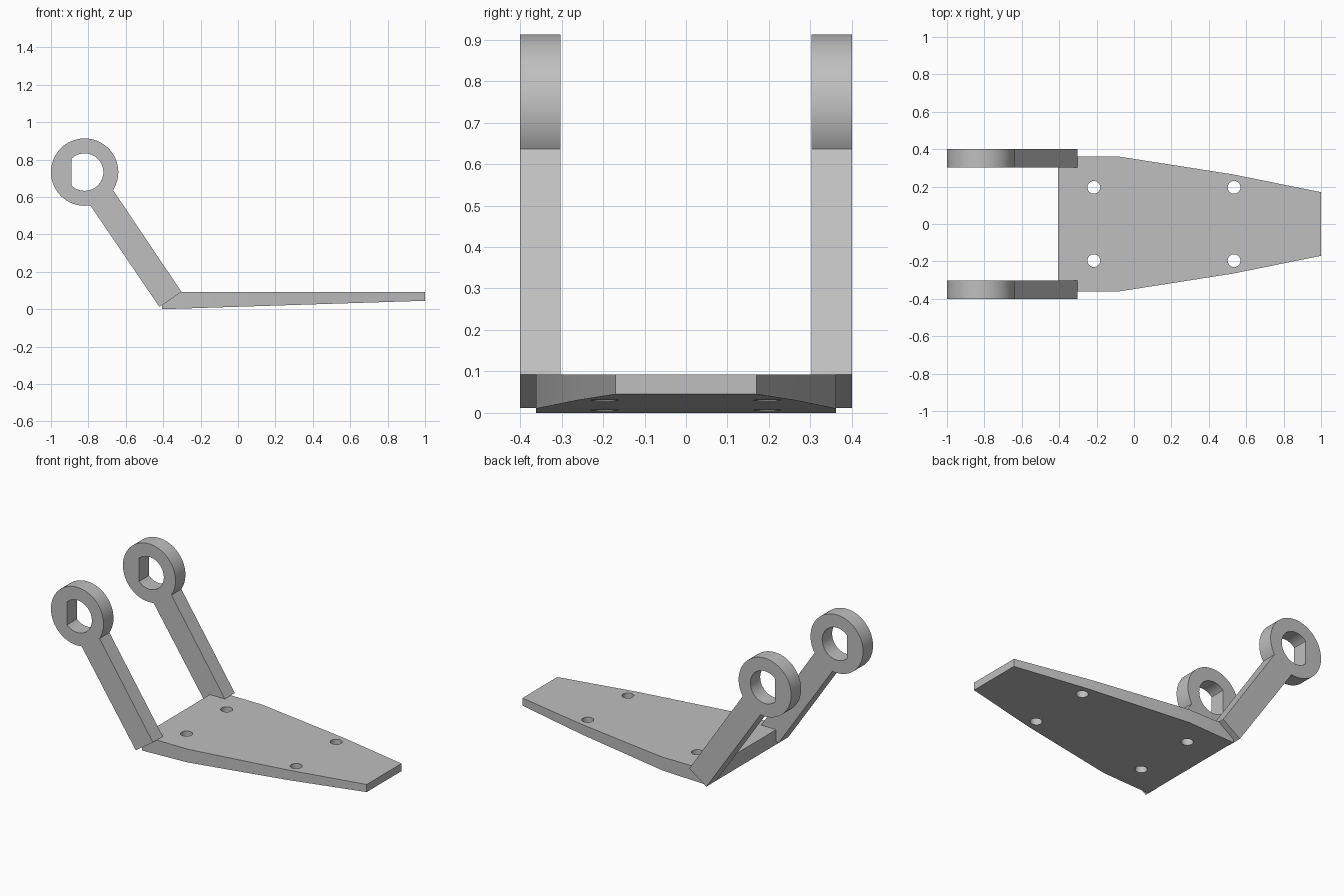
import bpy, bmesh
from math import sin, cos, radians, acos, pi
from mathutils import Matrix

cube = bpy.data.objects.get("Cube")
if cube:
    bpy.data.objects.remove(cube, do_unlink=True)

grey = bpy.data.materials.new("plain grey")
grey.use_nodes = True
grey.diffuse_color = (0.52, 0.52, 0.52, 1)
grey.node_tree.nodes["Principled BSDF"].inputs["Base Color"].default_value = (0.52, 0.52, 0.52, 1)


def arc(cx, cy, r, start, end, n):
    """Points along an arc, both ends included."""
    return [(cx + r * cos(start + (end - start) * i / n),
             cy + r * sin(start + (end - start) * i / n)) for i in range(n + 1)]


def slab(name, loops, thickness, matrix, adjust=None):
    """Extrude a filled outline with holes, centred on its own plane."""
    curve = bpy.data.curves.new(name, "CURVE")
    curve.dimensions = "2D"
    curve.fill_mode = "BOTH"
    curve.extrude = thickness / 2
    for loop in loops:
        spline = curve.splines.new("POLY")
        spline.points.add(len(loop) - 1)
        for point, (x, y) in zip(spline.points, loop):
            point.co = (x, y, 0, 1)
        spline.use_cyclic_u = True
    helper = bpy.data.objects.new(name + " outline", curve)
    mesh = bpy.data.meshes.new_from_object(helper)
    bpy.data.objects.remove(helper)
    bpy.data.curves.remove(curve)

    bm = bmesh.new()
    bm.from_mesh(mesh)
    bmesh.ops.remove_doubles(bm, verts=bm.verts, dist=0.0001)
    bm.transform(matrix)
    if adjust:
        for v in bm.verts:
            adjust(v)
    bmesh.ops.recalc_face_normals(bm, faces=bm.faces)
    bm.to_mesh(mesh)
    bm.free()
    mesh.name = name
    mesh.materials.clear()
    mesh.materials.append(grey)
    for poly in mesh.polygons:
        poly.material_index = 0
    obj = bpy.data.objects.new(name, mesh)
    bpy.context.collection.objects.link(obj)
    bpy.ops.object.select_all(action="DESELECT")
    obj.select_set(True)
    bpy.context.view_layer.objects.active = obj
    bpy.ops.object.shade_smooth_by_angle(angle=radians(20))
    return obj


# Tapered base plate with four screw holes and a sloping underside
TOP = 0.092
BACK, TIP = -0.405, 1.0
side = [(BACK, 0.362), (-0.09, 0.362), (0.53, 0.265), (TIP, 0.17)]
outline = side + [(x, -y) for x, y in reversed(side)]
holes = [arc(x, y, 0.034, 0, 2 * pi * 31 / 32, 31)
         for x in (-0.215, 0.535) for y in (-0.196, 0.196)]


def slope_underside(v):
    if v.co.z < TOP / 2:
        v.co.z = 0.045 * (v.co.x - BACK) / (TIP - BACK)


slab("base_plate", [outline] + holes, TOP,
     Matrix.Translation((0, 0, TOP / 2)), slope_underside)

# Slanted arms ending in rings, each with a flat-sided bore
CX, CZ = -0.82, 0.733
arm = arc(CX, CZ, 0.18, radians(-32.3), radians(279.6), 64)
arm += [(-0.42, 0.012), (-0.302, TOP)]
flat = acos(-0.7)
bore = arc(CX, CZ, 0.1, -flat, flat, 48)
for name, y in (("right_arm", -0.3515), ("left_arm", 0.3515)):
    slab(name, [arm, bore], 0.097,
         Matrix.Translation((0, y, 0)) @ Matrix.Rotation(pi / 2, 4, "X"))
